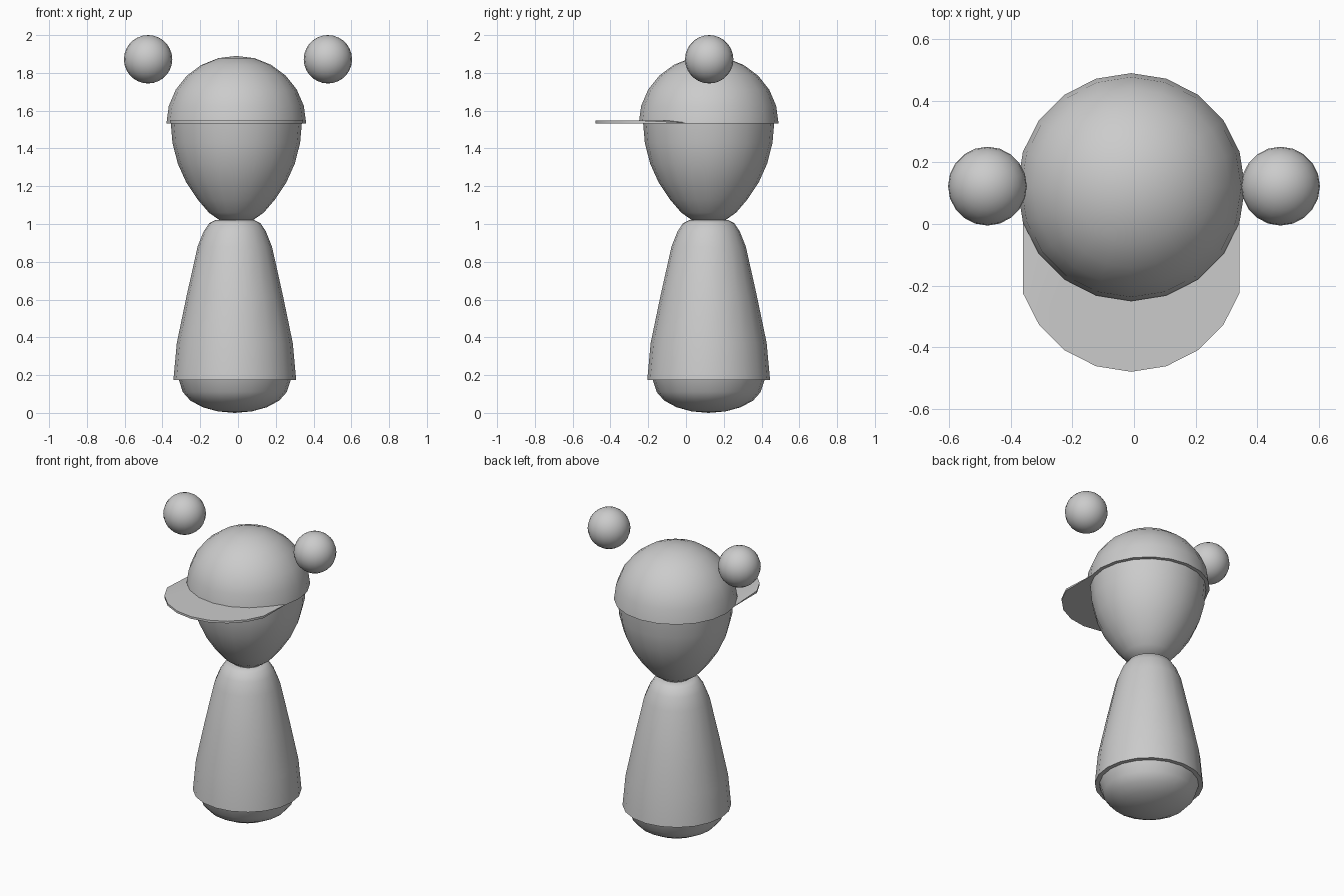
import bpy, bmesh, math

if "Cube" in bpy.data.objects:
    bpy.data.objects.remove(bpy.data.objects["Cube"])

SIDES = 20
CY = 0.12


def finish(bm, name):
    """Turn a bmesh into a smooth-shaded object with sharp rims."""
    bmesh.ops.recalc_face_normals(bm, faces=bm.faces)
    me = bpy.data.meshes.new(name)
    bm.to_mesh(me)
    bm.free()
    ob = bpy.data.objects.new(name, me)
    bpy.context.collection.objects.link(ob)
    bpy.ops.object.select_all(action='DESELECT')
    bpy.context.view_layer.objects.active = ob
    ob.select_set(True)
    bpy.ops.object.shade_smooth_by_angle(angle=math.radians(42))
    return ob


def lathe(bm, profile, cx):
    """Revolve (radius, z) points; a zero radius closes to a pole."""
    rings = []
    for r, z in profile:
        if r == 0:
            rings.append([bm.verts.new((cx, CY, z))] * SIDES)
        else:
            rings.append([bm.verts.new((cx + r * math.sin(2 * math.pi * i / SIDES),
                                        CY - r * math.cos(2 * math.pi * i / SIDES), z))
                          for i in range(SIDES)])
    for a, b in zip(rings, rings[1:]):
        for i in range(SIDES):
            j = (i + 1) % SIDES
            bm.faces.new(list(dict.fromkeys((a[i], a[j], b[j], b[i]))))
    return rings


# Base, robe with a flat underside lip, and egg-shaped head
parts = {
    "base": (-0.017, [(0, 0), (0.09, 0.008), (0.17, 0.03), (0.235, 0.065),
                      (0.275, 0.11), (0.298, 0.18)]),
    "robe": (-0.017, [(0.298, 0.175), (0.325, 0.175), (0.307, 0.37), (0.255, 0.62),
                      (0.197, 0.88), (0.165, 0.96), (0.135, 1.005), (0.105, 1.02), (0, 1.02)]),
    "head": (-0.009, [(0, 1.012), (0.085, 1.018), (0.145, 1.06), (0.205, 1.13),
                      (0.265, 1.22), (0.31, 1.32), (0.338, 1.43), (0.347, 1.535)]),
}
for name, (cx, profile) in parts.items():
    bm = bmesh.new()
    lathe(bm, profile, cx)
    finish(bm, name)

# Cap dome with a flat underside lip
bm = bmesh.new()
dome = [(0.37 * math.cos(math.radians(a)), 1.533 + 0.357 * math.sin(math.radians(a)))
        for a in range(0, 90, 15)] + [(0, 1.89)]
lathe(bm, [(0.346, 1.533)] + dome, -0.009)
finish(bm, "cap")

# Cap brim: front of the rim pushed forward, thinning towards the sides
bm = bmesh.new()
sections = []
for i in range(-4, 5):
    a = 2 * math.pi * i / SIDES
    x, y = -0.009 + 0.37 * math.sin(a), CY - 0.37 * math.cos(a)
    top_in = 1.536 if abs(i) == 4 else 1.548
    sections.append([bm.verts.new(p) for p in (
        (x, y, 1.533), (x, y - 0.23, 1.533), (x, y - 0.23, 1.547), (x, y, top_in))])
for a, b in zip(sections, sections[1:]):
    for k in range(3):
        bm.faces.new((a[k], a[k + 1], b[k + 1], b[k]))
for s in (sections[0], sections[-1]):
    bm.faces.new(s)
finish(bm, "cap_brim")

# Floating ball on each side of the head
for side, name in ((-1, "left_ball"), (1, "right_ball")):
    bm = bmesh.new()
    bmesh.ops.create_uvsphere(bm, u_segments=20, v_segments=14, radius=0.128)
    bmesh.ops.translate(bm, verts=bm.verts, vec=(side * 0.476, 0.123, 1.872))
    finish(bm, name)
